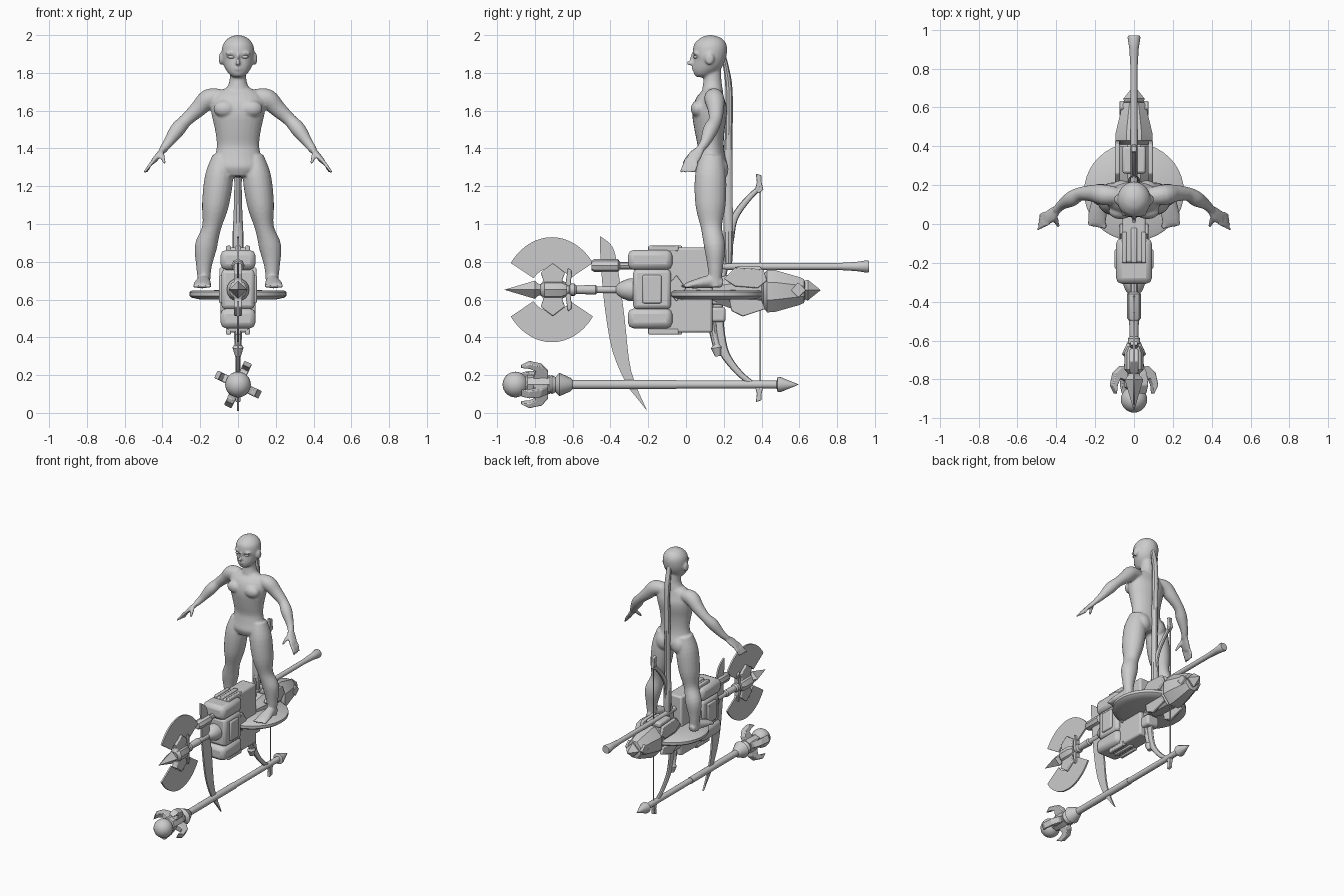
import bpy, bmesh, math
from mathutils import Vector, Matrix

def finish(name, bm, smooth=35, bevel=0):
    bmesh.ops.recalc_face_normals(bm, faces=bm.faces)
    me = bpy.data.meshes.new(name)
    bm.to_mesh(me)
    bm.free()
    ob = bpy.data.objects.new(name, me)
    bpy.context.collection.objects.link(ob)
    if bevel:
        m = ob.modifiers.new("bevel", 'BEVEL')
        m.width, m.segments = bevel, 2
    if smooth:
        bpy.context.view_layer.objects.active = ob
        ob.select_set(True)
        bpy.ops.object.shade_smooth_by_angle(angle=math.radians(smooth))
        ob.select_set(False)
    return ob

def spline(pts, k):
    out = []
    for i in range(len(pts) - 1):
        q = [pts[max(i - 1, 0)], pts[i], pts[i + 1], pts[min(i + 2, len(pts) - 1)]]
        for s in range(k):
            t = s / k
            out.append([0.5 * (2 * b + (c - a) * t + (2 * a - 5 * b + 4 * c - d) * t * t
                        + (3 * b - a - 3 * c + d) * t ** 3) for a, b, c, d in zip(*q)])
    return out + [list(pts[-1])]

# tube through (x, y, z, radius across, radius along ref)
def tube(bm, pts, n=16, ref=(0, 1, 0), k=1, phase=0):
    pts = spline(pts, k) if k > 1 else pts
    pos, ref, rings = [Vector(p[:3]) for p in pts], Vector(ref), []
    for i, p in enumerate(pts):
        t = (pos[min(i + 1, len(pts) - 1)] - pos[max(i - 1, 0)]).normalized()
        b = (ref - t * t.dot(ref)).normalized()
        a = t.cross(b)
        ra, rb = max(p[3], .0008), max(p[4], .0008)
        rings.append([bm.verts.new(pos[i] + a * ra * math.cos(w) + b * rb * math.sin(w))
                      for w in (2 * math.pi * j / n + phase for j in range(n))])
    for r, s in zip(rings, rings[1:]):
        for j in range(n):
            bm.faces.new((r[j], r[(j + 1) % n], s[(j + 1) % n], s[j]))
    bm.faces.new(rings[0])
    bm.faces.new(rings[-1])

def ball(bm, c, r):
    bmesh.ops.create_uvsphere(bm, u_segments=20, v_segments=14, radius=1,
                              matrix=Matrix.Translation(c) @ Matrix.Diagonal((*r, 1)))

def turned(name, z, prof, n=16, sx=1, phase=0):
    bm = bmesh.new()
    tube(bm, [(0, y, z, r * sx, r) for y, r in prof], n, (0, 0, 1), 1, phase)
    return finish(name, bm)

def plate(name, outline, half, x=0, bevel=0):
    bm = bmesh.new()
    f = bm.faces.new([bm.verts.new((x - half, y, z)) for y, z in outline])
    g = bmesh.ops.extrude_face_region(bm, geom=[f])
    bmesh.ops.translate(bm, verts=[v for v in g['geom'] if isinstance(v, bmesh.types.BMVert)], vec=(2 * half, 0, 0))
    return finish(name, bm, 30, bevel)

def box(name, c, size, bevel=.01, rx=0):
    bm = bmesh.new()
    bmesh.ops.create_cube(bm, size=1, matrix=Matrix.Translation(c) @ Matrix.Rotation(rx, 4, 'X') @ Matrix.Diagonal((*size, 1)))
    return finish(name, bm, 30, bevel)

# figure: overlapping volumes fused by a voxel remesh
bm = bmesh.new()
V = lambda rows: [(0, cy, z, rx, ry) for z, cy, rx, ry in rows]
tube(bm, V([(2, .13, .01, .01), (1.985, .13, .05, .055), (1.95, .13, .08, .086), (1.9, .125, .087, .09),
            (1.86, .115, .082, .081), (1.82, .092, .064, .06), (1.79, .08, .042, .042), (1.777, .078, .02, .022)]), 24, k=3)
tube(bm, V([(1.84, .14, .045, .045), (1.76, .14, .045, .048), (1.71, .14, .065, .055), (1.66, .14, .09, .06)]), k=3)
tube(bm, V([(1.73, .145, .04, .04), (1.69, .14, .12, .06), (1.64, .13, .145, .085), (1.58, .125, .14, .092),
            (1.5, .125, .122, .08), (1.42, .13, .112, .07), (1.36, .13, .122, .077), (1.3, .132, .14, .09),
            (1.25, .13, .1, .07)]), 24, k=3)
ball(bm, (0, .022, 1.852), (.012, .02, .013))
ball(bm, (0, .035, 1.875), (.008, .013, .03))
ball(bm, (0, .041, 1.822), (.022, .012, .007))
for s in (1, -1):
    ball(bm, (s * .09, .125, 1.875), (.012, .024, .034))
    ball(bm, (s * .036, .056, 1.903), (.033, .02, .008))
    ball(bm, (s * .07, .065, 1.61), (.06, .04, .045))
    ball(bm, (s * .065, .17, 1.29), (.06, .055, .07))
    tube(bm, [(s * x, y, z, a, b) for x, y, z, a, b in [
        (.085, .135, 1.36, .05, .06), (.1, .13, 1.25, .075, .083), (.12, .13, 1.1, .071, .08),
        (.14, .135, .98, .05, .056), (.17, .152, .88, .059, .056), (.18, .155, .78, .042, .042),
        (.18, .155, .71, .034, .035), (.18, .155, .665, .034, .035)]], 20, k=4)
    tube(bm, [(s * x, y, z, a, b) for x, y, z, a, b in [
        (.18, .195, .685, .024, .022), (.182, .13, .695, .034, .034), (.188, .05, .683, .047, .024),
        (.19, .0, .674, .045, .014)]], 16, (0, 0, 1), 3)
    for i in range(5):
        ball(bm, (s * (.152 + .019 * i), -.008 + .004 * i, .672), (.0105, .02, .011))
    tube(bm, [(s * x, y, z, r, r) for x, y, z, r in [
        (.09, .145, 1.67, .045), (.155, .15, 1.662, .053), (.21, .158, 1.61, .044), (.275, .155, 1.55, .035),
        (.32, .13, 1.5, .04), (.37, .1, 1.43, .027), (.4, .07, 1.39, .021)]], 18, k=4)
    tube(bm, [(s * .39, .08, 1.4, .016, .022), (s * .42, .05, 1.365, .016, .036),
              (s * .45, .028, 1.33, .013, .036)], 14, k=3)
    for i in range(4):
        tube(bm, [(s * .44, .003 + .018 * i, 1.345, .01, .01), (s * .468, -.01 + .021 * i, 1.31, .0095, .0095),
                  (s * (.497 - .004 * i), -.028 + .024 * i, 1.272, .007, .007)], 10)
    tube(bm, [(s * .405, .04, 1.38, .013, .013), (s * .398, .01, 1.35, .012, .012), (s * .388, -.015, 1.32, .008, .008)], 10)
body = finish("body", bm, 0)
m = body.modifiers.new("fuse", 'REMESH')
m.mode, m.voxel_size, m.use_smooth_shade = 'VOXEL', .0075, True
m = body.modifiers.new("soften", 'SMOOTH')
m.iterations, m.factor = 3, .5

bm = bmesh.new()
for s in (1, -1):
    ball(bm, (s * .035, .053, 1.884), (.02, .014, .009))
finish("eyes", bm)

# long hair tail hanging behind the figure
bm = bmesh.new()
tube(bm, V([(1.9, .195, .012, .012), (1.84, .21, .02, .015), (1.7, .228, .022, .02), (1.4, .225, .022, .022),
            (1.15, .222, .02, .026), (.9, .225, .03, .026), (.79, .225, .025, .02)]), 10, k=4)
finish("hair_tail", bm)

# round shield under the feet
bm = bmesh.new()
tube(bm, [(0, .165, z, r, r * .98) for z, r in [(.6, .2), (.61, .245), (.62, .257), (.64, .257), (.648, .245), (.65, .06)]], 40)
finish("shield", bm)
box("shield_grip", (0, .165, .59), (.06, .24, .03))

# heavy hammer: slab, three stacked blocks and top ribs
box("slab", (0, -.03, .65), (.12, .34, .45), .012)
for z, h in ((.81, .105), (.5, .105)):
    box("hammer_block", (0, -.19, z), (.185, .235, h), .03)
box("hammer_core", (0, -.18, .655), (.175, .2, .21), .02)
for s in (1, -1):
    box("core_panel", (s * .09, -.18, .655), (.02, .1, .15), .008)
    plate("side_gem", [(-.11, .66), (-.05, .73), (.0, .66), (-.05, .59)], .008, s * .066, .003)
    for z in (.87, .43):
        box("slab_rib", (s * .05, -.12, z), (.025, .16, .03), .006)
for z in (.87, .43):
    box("slab_rib_mid", (0, -.11, z), (.03, .18, .03), .006)

# double axe pointing forward
Z = .652
turned("axe_shaft", Z, [(-.8, .02), (-.62, .022), (-.615, .032), (-.59, .032), (-.58, .022), (-.48, .026), (-.47, .018),
                        (-.37, .018), (-.36, .03), (-.34, .045), (-.3, .06), (-.27, .06)])
turned("axe_spike", Z, [(-.96, 0), (-.8, .048), (-.78, .03), (-.77, .03)], 4)
for s in (1, -1):
    arc = lambda r, a, b, n: [(-.71 + r(t) * math.cos(t), Z + s * r(t) * math.sin(t))
                              for t in (math.radians(a + (b - a) * i / n) for i in range(n + 1))]
    plate("axe_blade", arc(lambda t: .258 + .02 * math.sin(t) ** 4, 33, 147, 18) + arc(lambda t: .115, 148, 32, 8), .006)
    plate("axe_bracket", [(y - .705, Z + s * z) for y, z in [(0, .14), (.065, .09), (.05, .05), (.065, .02), (.03, 0),
                          (-.03, 0), (-.065, .02), (-.05, .05), (-.065, .09)]], .022, 0, .006)
    plate("axe_fin", [(y, Z + s * z) for y, z in [(-.64, .02), (-.625, .115), (-.605, .1), (-.61, .02)]], .018, 0, .004)
turned("axe_boss", Z, [(-.77, .03), (-.75, .05), (-.66, .05), (-.63, .035)], 8)

# scythe: curved blade, socket, long handle
plate("scythe_blade", spline([(-.455, .935), (-.39, .88), (-.36, .76), (-.325, .5), (-.29, .22), (-.205, .01)], 4)
      + spline([(-.31, .14), (-.39, .33), (-.435, .6), (-.455, .86)], 4), .006)
turned("scythe_socket", .78, [(-.5, .025), (-.485, .035), (-.36, .035), (-.35, .02), (-.3, .02)], 8)
turned("scythe_handle", .775, [(-.35, .016), (.2, .018), (.8, .018), (.9, .024), (.96, .033), (.97, .028)])

# rear lance body with armour plates
turned("lance_body", .645, [(.13, .06), (.2, .085), (.24, .1), (.4, .105), (.41, .095), (.43, .122), (.47, .12),
                            (.6, .08), (.625, .068), (.63, .045)], 8, .85, math.pi / 8)
turned("lance_tip", .65, [(.6, .035), (.63, .05), (.645, .055), (.712, 0)], 4, 1)
for s in (1, -1):
    plate("lance_gem", [(.555, .65), (.595, .69), (.635, .65), (.595, .61)], .012, s * .062, .004)
    plate("lance_guard", [(.2, .71), (.26, .77), (.41, .76), (.43, .7), (.38, .66), (.26, .67)], .012, s * .085, .006)
    plate("lance_skirt", [(.23, .6), (.4, .6), (.42, .55), (.3, .51), (.24, .54)], .012, s * .08, .006)
box("lance_top", (0, .33, .755), (.12, .14, .04), .012)
box("lance_under", (0, .15, .52), (.1, .12, .08), .015)
bm = bmesh.new()
tube(bm, [(0, y, z, r, r) for y, z, r in [(.13, .52, .03), (.145, .43, .022), (.16, .36, .02), (.162, .345, .03), (.17, .3, .016)]], 10, (1, 0, 0))
finish("lance_grip", bm)

# bow with string and forked tips
bm = bmesh.new()
tube(bm, [(0, y, z, a, .013) for y, z, a in [(.4, 1.2, .012), (.33, 1.135, .016), (.255, 1.03, .02), (.225, .9, .026),
          (.19, .76, .03), (.17, .62, .028), (.17, .48, .03), (.195, .34, .026), (.24, .26, .02), (.31, .185, .016), (.4, .125, .012)]],
     10, (1, 0, 0), 4)
finish("bow", bm)
box("bow_string", (0, .393, .66), (.007, .007, 1.1), 0)
for s in (1, -1):
    plate("bow_tip", [(y, .662 + s * z) for y, z in [(.365, .52), (.375, .56), (.37, .605), (.385, .6), (.4, .595), (.4, .56), (.41, .52), (.385, .5)]], .012, 0, .003)

# staff on the ground: shaft, spear butt, orb and four claws
turned("staff_shaft", .15, [(-.73, .04), (-.71, .05), (-.69, .04), (-.67, .062), (-.61, .035), (-.6, .024), (-.05, .024),
                            (-.05, .021), (.48, .021), (.485, .04), (.5, .04), (.596, 0)])
turned("staff_collar", .15, [(-.86, .03), (-.84, .05), (-.75, .055), (-.72, .05)], 8)
bm = bmesh.new()
ball(bm, (0, -.903, .15), (.068, .068, .068))
finish("staff_orb", bm)
for i in range(4):
    claw = plate("staff_claw", [(-.73, .04), (-.73, .075), (-.765, .115), (-.83, .13), (-.875, .105), (-.83, .1),
                                (-.795, .085), (-.81, .04)], .022, 0, .005)
    claw.matrix_world = Matrix.Translation((0, 0, .15)) @ Matrix.Rotation(math.radians(25 + 90 * i), 4, 'Y')
